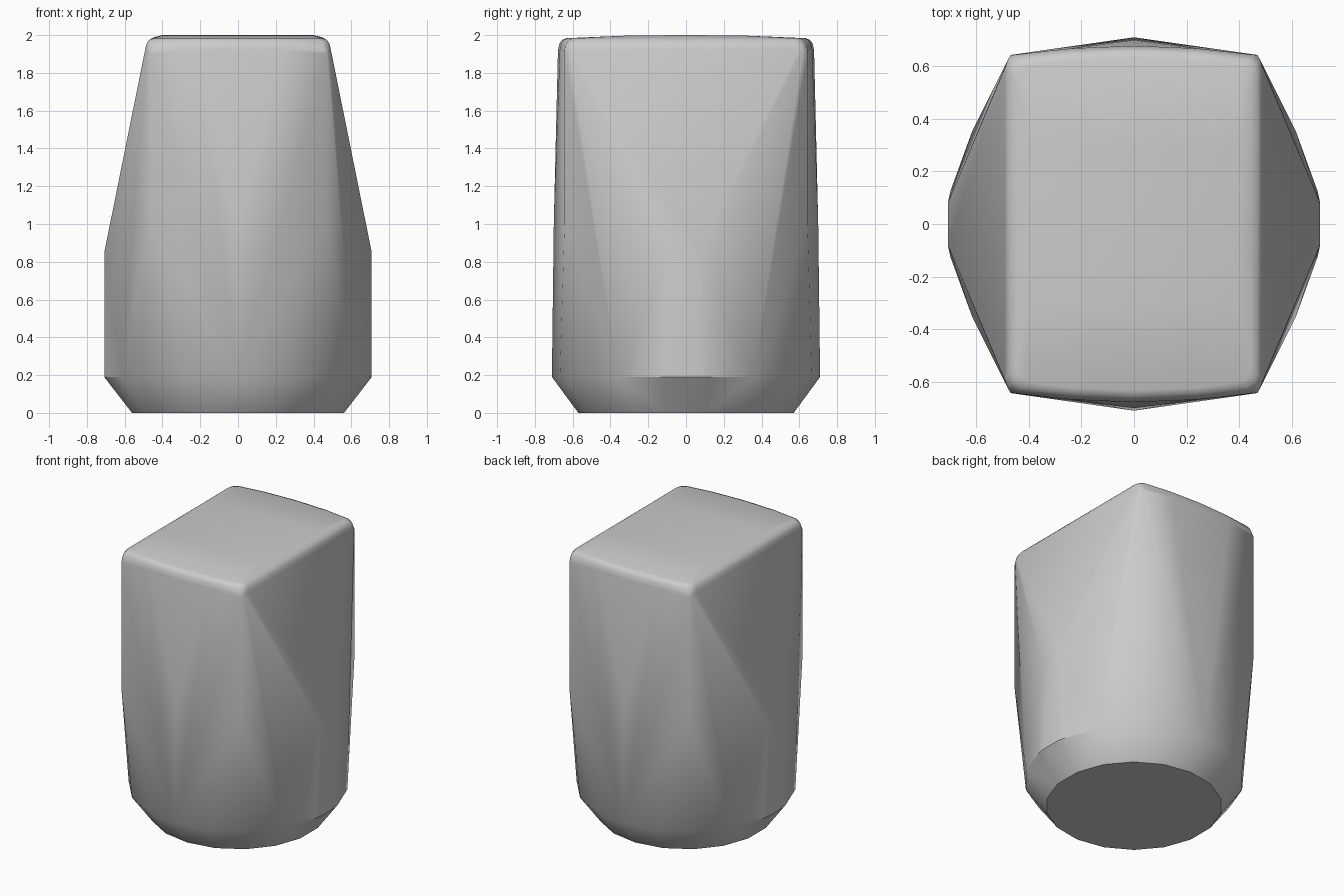
import bpy, bmesh, math

cube = bpy.data.objects.get("Cube")
if cube:
    bpy.data.objects.remove(cube, do_unlink=True)

mat = bpy.data.materials.new("light grey")
mat.use_nodes = True
grey = (0.6, 0.6, 0.6, 1)
mat.diffuse_color = grey
mat.node_tree.nodes["Principled BSDF"].inputs["Base Color"].default_value = grey

SIDES = 18
points = []


def ring(radius, z):
    for i in range(SIDES):
        a = math.pi / 2 + math.tau * i / SIDES
        points.append((radius * math.cos(a), radius * math.sin(a), z))


def mirrored(x, y, z):
    for sx in (-1, 1):
        for sy in (-1, 1):
            points.append((sx * x, sy * y, z))


# Chamfered round base
ring(0.57, 0)
ring(0.71, 0.19)

# Flat flanks: short upright strip, where the slanted sides begin
for z in (0.19, 0.85):
    mirrored(0.708, 0.08, z)

# Upright corner ridges and bowed front and back
for z in (1.0, 1.9):
    mirrored(0.47, 0.643, z)
    mirrored(0.482, 0.62, z)
mirrored(0, 0.70, 1.0)

# Rounded rim: shrinking bowed rectangles
for z, inset in ((1.92, 0), (1.955, 0.008), (1.975, 0.022), (1.984, 0.045)):
    mirrored(0.492 - inset, 0.59 - inset, z)
    mirrored(0.482 - inset, 0.62 - inset, z)
    mirrored(0.455 - inset, 0.643 - inset, z)
    mirrored(0.24, 0.668 - inset, z)
    mirrored(0, 0.678 - inset, z)

# Gently crowned top
for y, z in ((0.3, 1.998), (0, 2.0)):
    mirrored(0.40, y, z)
    mirrored(0.447, y, z - 0.012)

bm = bmesh.new()
for p in points:
    bm.verts.new(p)
bmesh.ops.remove_doubles(bm, verts=bm.verts[:], dist=0.0005)
bmesh.ops.convex_hull(bm, input=bm.verts[:])
bmesh.ops.delete(bm, geom=[v for v in bm.verts if not v.link_faces], context="VERTS")
bmesh.ops.dissolve_limit(bm, angle_limit=0.01, verts=bm.verts[:], edges=bm.edges[:])
bmesh.ops.recalc_face_normals(bm, faces=bm.faces[:])
mesh = bpy.data.meshes.new("tapered_body")
bm.to_mesh(mesh)
bm.free()
mesh.materials.append(mat)

body = bpy.data.objects.new("tapered_body", mesh)
bpy.context.collection.objects.link(body)
bpy.ops.object.select_all(action="DESELECT")
body.select_set(True)
bpy.context.view_layer.objects.active = body
bpy.ops.object.shade_smooth_by_angle(angle=math.radians(35))
